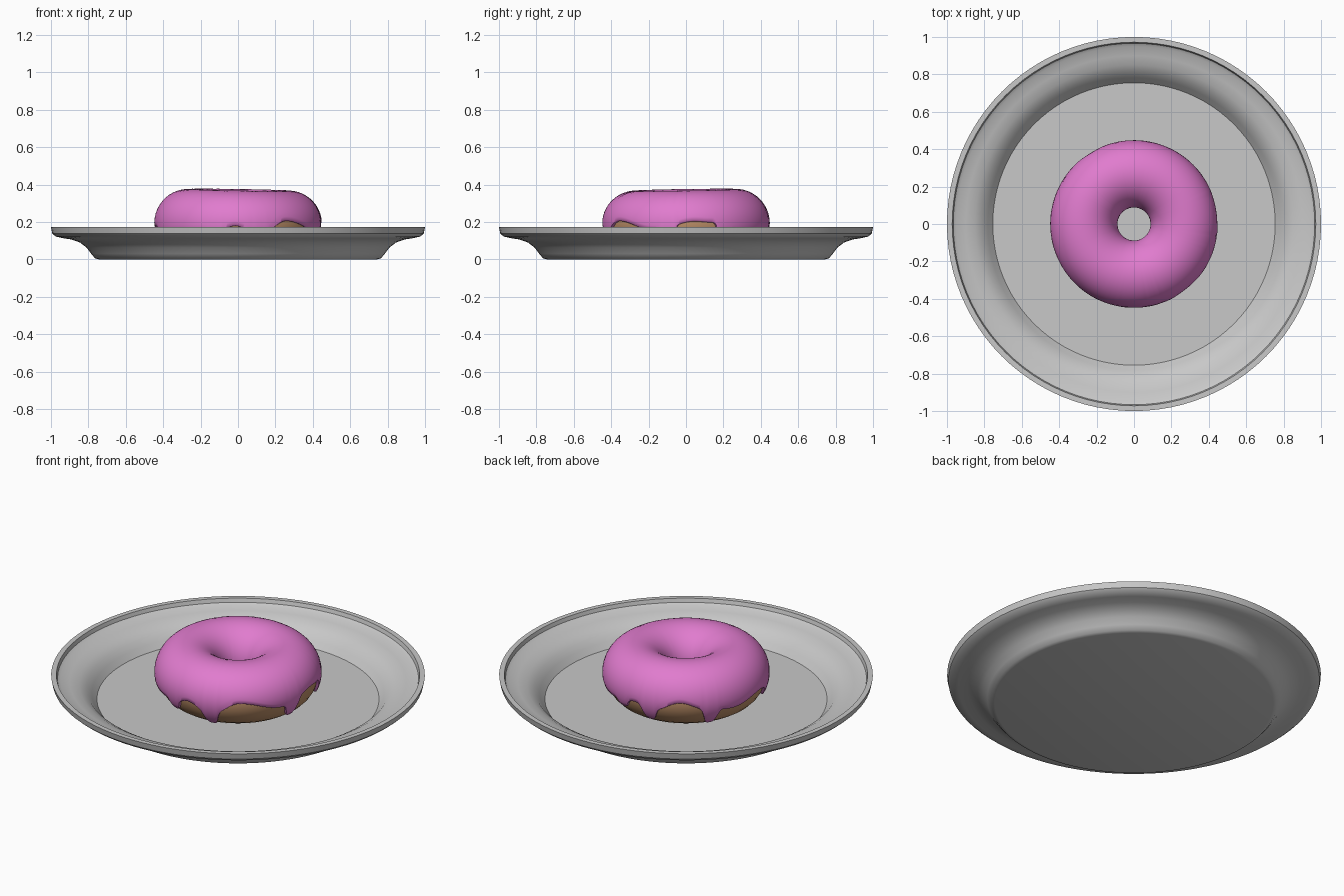
import bpy, bmesh, math

if "Cube" in bpy.data.objects:
    bpy.data.objects.remove(bpy.data.objects["Cube"])


def material(name, rgb):
    m = bpy.data.materials.new(name)
    m.diffuse_color = (*rgb, 1)
    m.use_nodes = True
    m.node_tree.nodes["Principled BSDF"].inputs["Base Color"].default_value = m.diffuse_color
    return m


plate_grey = material("plate_grey", (0.58, 0.58, 0.58))
icing_pink = material("icing_pink", (0.75, 0.2, 0.62))
dough_brown = material("dough_brown", (0.52, 0.28, 0.14))


def finish(name, bm, mat, angle):
    bmesh.ops.recalc_face_normals(bm, faces=bm.faces)
    mesh = bpy.data.meshes.new(name)
    bm.to_mesh(mesh)
    bm.free()
    mesh.materials.append(mat)
    ob = bpy.data.objects.new(name, mesh)
    bpy.context.collection.objects.link(ob)
    bpy.ops.object.select_all(action='DESELECT')
    ob.select_set(True)
    bpy.context.view_layer.objects.active = ob
    bpy.ops.object.shade_smooth_by_angle(angle=math.radians(angle))
    return ob


def revolve(name, section, segments, mat, angle=40, caps=False):
    """Skin a closed or capped section(azimuth) -> [(radius, z)] around z."""
    bm = bmesh.new()
    rings = []
    for i in range(segments):
        a = math.tau * i / segments
        rings.append([bm.verts.new((r * math.cos(a), r * math.sin(a), z))
                      for r, z in section(a)])
    n = len(rings[0])
    for i in range(segments):
        p, q = rings[i], rings[(i + 1) % segments]
        for j in range(n - 1 if caps else n):
            k = (j + 1) % n
            bm.faces.new((p[j], q[j], q[k], p[k]))
    if caps:
        bm.faces.new([r[0] for r in rings])
        bm.faces.new([r[-1] for r in rings])
    return finish(name, bm, mat, angle)


# Plate: flat foot, flared wall, upright lip, recessed floor
plate_profile = [(0.745, 0), (0.765, 0.006), (0.785, 0.03), (0.81, 0.063),
                 (0.845, 0.09), (0.89, 0.106), (0.94, 0.114), (0.975, 0.122),
                 (0.993, 0.138), (1.0, 0.172), (0.972, 0.172), (0.966, 0.15),
                 (0.95, 0.14), (0.90, 0.132), (0.85, 0.117), (0.81, 0.094),
                 (0.782, 0.062), (0.755, 0.03)]
revolve("plate", lambda a: plate_profile, 96, plate_grey, 35, caps=True)

# Dough ring
R, ZC = 0.268, 0.192
DOUGH, ICING = 0.164, 0.180


def dough_section(a):
    return [(R + DOUGH * math.cos(math.tau * j / 28),
             ZC + DOUGH * math.sin(math.tau * j / 28)) for j in range(28)]


revolve("dough", dough_section, 72, dough_brown)

# Icing hem height by azimuth in degrees, and narrow drips (azimuth, tip height)
HEM = [(-150, .13), (-122, .14), (-105, .15), (-92, .18), (-75, .13), (-54, .208),
       (-22, .155), (6, .206), (18, .20), (32, .14), (55, .14), (74, .15),
       (87, .175), (100, .15), (121, .21), (142, .16), (160, .145), (187, .18),
       (210, .13)]
DRIPS = [(-107, .095), (-75, .055), (-13, .075), (28, .10), (74, .115),
         (98, .08), (143, .065), (204, .10)]


def hem_height(a):
    d = (math.degrees(a) + 150) % 360 - 150
    for (a0, z0), (a1, z1) in zip(HEM, HEM[1:]):
        if a0 <= d <= a1:
            t = (d - a0) / (a1 - a0)
            z = z0 + (z1 - z0) * (1 - math.cos(math.pi * t)) / 2
            break
    for c, tip in DRIPS:
        off = abs((d - c + 180) % 360 - 180) / 5.5
        z += min(0, tip - z) * math.exp(-off ** 4)
    return z


def icing_section(a):
    start = math.asin((hem_height(a) - ZC) / ICING)
    end = math.pi + 0.45 + 0.12 * math.sin(3 * a)
    pts = []
    # rounded outer edge, covered surface, rounded inner edge, hidden underside
    for off, rad in ((0.0, DOUGH - .004), (-.012, ICING - .009), (.012, ICING - .002)):
        pts.append((start + off, rad))
    for j in range(1, 27):
        pts.append((start + (end - start) * j / 27, ICING))
    pts += [(end - .02, ICING - .003), (end, DOUGH - .004)]
    for j in range(1, 8):
        pts.append((end + (start - end) * j / 8, DOUGH - .004))
    # slight lean of the top surface
    lean = 0.006 * math.cos(a - math.radians(135))
    return [(R + r * math.cos(t), ZC + r * math.sin(t) + lean * max(0, math.sin(t)))
            for t, r in pts]


revolve("icing", icing_section, 240, icing_pink, 60)
